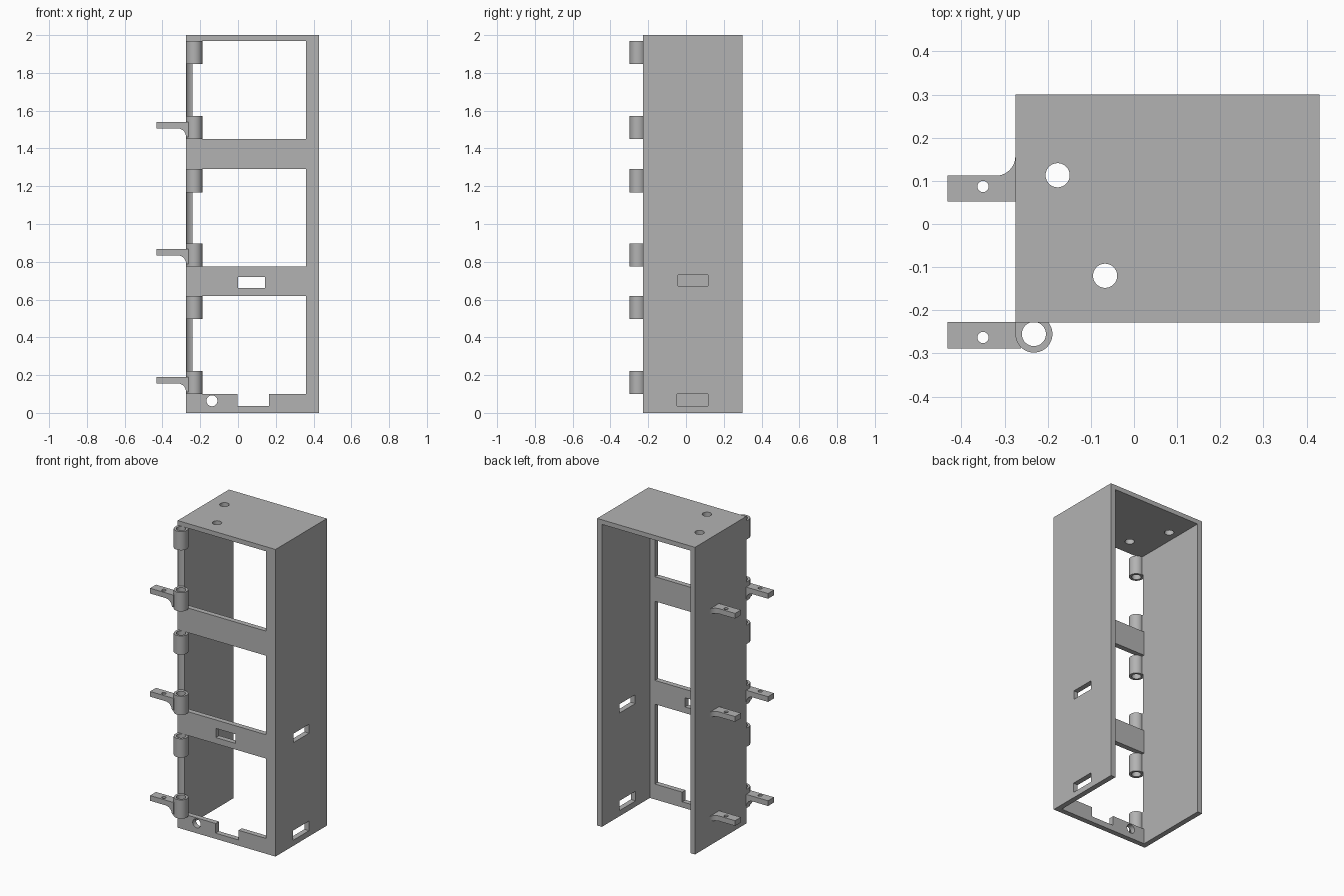
import bpy, bmesh, math

if "Cube" in bpy.data.objects:
    bpy.data.objects.remove(bpy.data.objects["Cube"])

grey = bpy.data.materials.new("plain grey")
grey.diffuse_color = (0.45, 0.45, 0.45, 1)
grey.use_nodes = True
grey.node_tree.nodes["Principled BSDF"].inputs["Base Color"].default_value = grey.diffuse_color


def prism(name, pts, z0, z1, plane="xy"):
    """Extrude a profile; plane xy extrudes along z, plane xz along y."""
    bm = bmesh.new()
    place = (lambda a, b, h: (a, b, h)) if plane == "xy" else (lambda a, b, h: (a, h, b))
    low = [bm.verts.new(place(a, b, z0)) for a, b in pts]
    high = [bm.verts.new(place(a, b, z1)) for a, b in pts]
    bm.faces.new(low)
    bm.faces.new(high)
    n = len(pts)
    for i in range(n):
        j = (i + 1) % n
        bm.faces.new((low[i], low[j], high[j], high[i]))
    bmesh.ops.recalc_face_normals(bm, faces=bm.faces)
    me = bpy.data.meshes.new(name)
    bm.to_mesh(me)
    bm.free()
    me.materials.append(grey)
    ob = bpy.data.objects.new(name, me)
    bpy.context.collection.objects.link(ob)
    return ob


def box(name, x, y, z):
    return prism(name, [(x[0], y[0]), (x[1], y[0]), (x[1], y[1]), (x[0], y[1])], *z)


def rod(name, a, b, r, h0, h1, plane="xy", n=48):
    pts = [(a + r * math.cos(2 * math.pi * i / n), b + r * math.sin(2 * math.pi * i / n))
           for i in range(n)]
    return prism(name, pts, h0, h1, plane)


def cut(ob, cutters, op="DIFFERENCE"):
    bpy.context.view_layer.objects.active = ob
    for c in cutters:
        c.hide_render = True
        m = ob.modifiers.new("cut", "BOOLEAN")
        m.operation, m.solver, m.object = op, "EXACT", c
        bpy.ops.object.modifier_apply(modifier=m.name)
        bpy.data.objects.remove(c)


def smooth(ob):
    bpy.ops.object.select_all(action="DESELECT")
    ob.select_set(True)
    bpy.context.view_layer.objects.active = ob
    bpy.ops.object.shade_smooth_by_angle(angle=math.radians(30))


def arc(cx, cy, r, a0, a1, n=10):
    return [(cx + r * math.cos(math.radians(a0 + (a1 - a0) * i / n)),
             cy + r * math.sin(math.radians(a0 + (a1 - a0) * i / n))) for i in range(n + 1)]


X0, X1, Y0, Y1 = -0.275, 0.43, -0.228, 0.30
HX, HY, HR, HOLE = -0.232, -0.255, 0.043, 0.028
bays = [(0.10, 0.62), (0.775, 1.29), (1.45, 1.97)]
HINGE = 0.122

# Cabinet shell: open back and bottom
cabinet = box("cabinet", (X0, X1), (Y0, Y1), (0, 2))
cut(cabinet, [box("cavity", (-0.241, 0.396), (-0.194, 0.4), (-0.1, 1.97))])

# Front bays, and clearance grooves between each pair of hinges
for z0, z1 in bays:
    cut(cabinet, [box("bay", (-0.241, 0.36), (-0.4, -0.15), (z0, z1)),
                  rod("groove", HX, HY, 0.05, z0 + HINGE, z1 - HINGE)])

# Slots, notch and round holes
cut(cabinet, [
    box("front_slot", (0.0, 0.143), (-0.4, -0.1), (0.66, 0.72)),
    box("bottom_notch", (-0.002, 0.163), (-0.4, -0.1), (0.037, 0.2)),
    box("upper_side_slot", (0.3, 0.5), (-0.043, 0.117), (0.672, 0.73)),
    box("lower_side_slot", (0.3, 0.5), (-0.047, 0.117), (0.037, 0.10)),
    rod("cable_hole", -0.138, 0.064, 0.029, -0.4, -0.1, "xz"),
    rod("top_hole_a", -0.177, 0.113, 0.028, 1.9, 2.1),
    rod("top_hole_b", -0.067, -0.12, 0.028, 1.9, 2.1),
])
smooth(cabinet)

# Hinge barrels: round outside, squared off towards the left wall
profile = [(X0, -0.22), (X0, HY)] + arc(HX, HY, HR, 180, 450, 36)[1:] + [(-0.245, -0.213)]
for i, (z0, z1) in enumerate(bays):
    for side, h0 in (("lower", z0), ("upper", z1 - HINGE)):
        barrel = prism(f"{side}_hinge_{i + 1}", profile, h0, h0 + HINGE)
        cut(barrel, [rod("pin_hole", HX, HY, HOLE, h0 - 0.1, h0 + 0.3)])
        smooth(barrel)

# Mounting brackets on the left: wall arms flare sideways, hinge arms flare downwards
XE = -0.432
for i, zt in enumerate((0.19, 0.868, 1.54)):
    zb = zt - 0.034
    r = 0.045
    arm = prism(f"wall_bracket_{i + 1}",
                [(XE, 0.052), (-0.265, 0.052), (-0.265, 0.112 + r)]
                + arc(X0 - r, 0.112 + r, r, 0, -90) + [(XE, 0.112)], zb, zt)
    cut(arm, [rod("screw_hole", -0.35, 0.087, 0.013, zb - 0.1, zt + 0.1, n=24)])
    smooth(arm)
    arm = prism(f"hinge_bracket_{i + 1}",
                [(XE, zt), (-0.262, zt), (-0.262, zb - r)]
                + arc(X0 - r, zb - r, r, 0, 90) + [(XE, zb)], -0.288, -0.227, "xz")
    cut(arm, [rod("screw_hole", -0.35, -0.263, 0.013, zb - 0.1, zt + 0.1, n=24),
              rod("pin_clearance", HX, HY, HOLE, zb - 0.1, zt + 0.1)])
    smooth(arm)
